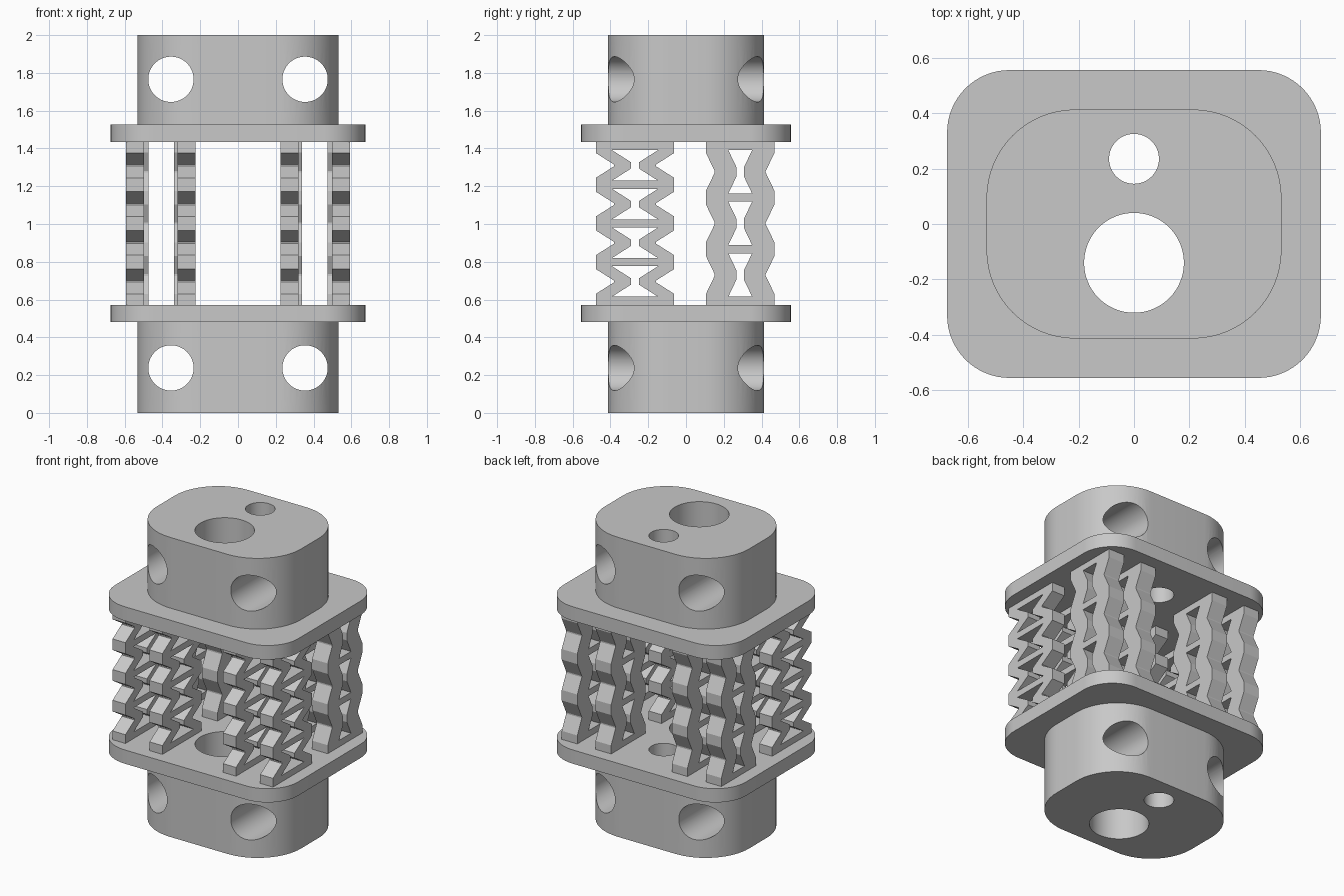
import bpy, bmesh
from math import cos, sin, pi, radians
from mathutils import Matrix

cube = bpy.data.objects.get("Cube")
if cube:
    bpy.data.objects.remove(cube, do_unlink=True)

grey = bpy.data.materials.new("plain grey")
grey.use_nodes = True
COLOUR = (0.58, 0.58, 0.58, 1)
grey.diffuse_color = COLOUR
grey.node_tree.nodes["Principled BSDF"].inputs["Base Color"].default_value = COLOUR


def select(ob):
    bpy.ops.object.select_all(action='DESELECT')
    ob.select_set(True)
    bpy.context.view_layer.objects.active = ob


def prism(name, outline, z0, z1):
    """Extrude a flat outline from z0 to z1."""
    bm = bmesh.new()
    face = bm.faces.new([bm.verts.new((x, y, z0)) for x, y in outline])
    top = bmesh.ops.extrude_face_region(bm, geom=[face])["geom"]
    verts = [v for v in top if isinstance(v, bmesh.types.BMVert)]
    bmesh.ops.translate(bm, verts=verts, vec=(0, 0, z1 - z0))
    bmesh.ops.recalc_face_normals(bm, faces=bm.faces[:])
    mesh = bpy.data.meshes.new(name)
    bm.to_mesh(mesh)
    bm.free()
    mesh.materials.append(grey)
    ob = bpy.data.objects.new(name, mesh)
    bpy.context.collection.objects.link(ob)
    return ob


def circle(cx, cy, r, n=64):
    return [(cx + r * cos(2 * pi * i / n), cy + r * sin(2 * pi * i / n)) for i in range(n)]


def rounded(hx, hy, r, n=16):
    pts = []
    for q, (sx, sy) in enumerate([(1, 1), (-1, 1), (-1, -1), (1, -1)]):
        for i in range(n + 1):
            a = (q + i / n) * pi / 2
            pts.append((sx * (hx - r) + r * cos(a), sy * (hy - r) + r * sin(a)))
    return pts


def drill(ob, cutters):
    for cutter in cutters:
        cutter.hide_render = True
        mod = ob.modifiers.new("hole", 'BOOLEAN')
        mod.operation, mod.solver, mod.object = 'DIFFERENCE', 'EXACT', cutter
        select(ob)
        bpy.ops.object.modifier_apply(modifier=mod.name)
        bpy.data.objects.remove(cutter, do_unlink=True)
    select(ob)
    bpy.ops.object.shade_smooth_by_angle(angle=radians(30))


def vertical_holes():
    return [prism("bore_cutter", circle(0, -0.14, 0.18), -1, 3),
            prism("small_bore_cutter", circle(0, 0.235, 0.09), -1, 3)]


def cross_holes(z):
    cutters = []
    for x in (-0.355, 0.355):
        c = prism("cross_hole_cutter", circle(0, 0, 0.12), -1, 1)
        c.matrix_world = Matrix.Translation((x, 0, z)) @ Matrix.Rotation(pi / 2, 4, 'X')
        cutters.append(c)
    bpy.context.view_layer.update()
    return cutters


# End blocks and flange plates
for end, block, plate in (("lower", (0, 0.48), (0.48, 0.572)),
                          ("upper", (1.528, 2), (1.434, 1.528))):
    hole_z = 0.238 if end == "lower" else 1.766
    body = prism(end + "_block", rounded(0.532, 0.413, 0.32), *block)
    drill(body, vertical_holes() + cross_holes(hole_z))
    flange = prism(end + "_plate", rounded(0.674, 0.555, 0.225), *plate)
    drill(flange, vertical_holes())


def lattice(name, x, y, width, cells, outer, notch, inner, waist, land, waist_flat):
    """Zigzag-sided ladder: half widths at the rungs and at the cell waists."""
    z0, z1, rung = 0.572, 1.434, 0.0215
    pitch = (z1 - z0 - 2 * rung) / cells
    side, windows = [(outer, z0)], []
    for i in range(cells):
        lo = z0 + rung + i * pitch
        hi, mid = lo + pitch, lo + pitch / 2
        side += [(outer, lo + land), (notch, mid - 0.004), (notch, mid + 0.004), (outer, hi - land)]
        half = [(inner, lo + rung), (waist, mid - waist_flat),
                (waist, mid + waist_flat), (inner, hi - rung)]
        windows.append(half + [(-a, b) for a, b in reversed(half)])
    side.append((outer, z1))
    outline = side + [(-a, b) for a, b in reversed(side)]

    curve = bpy.data.curves.new(name, 'CURVE')
    curve.dimensions, curve.fill_mode = '2D', 'BOTH'
    curve.extrude = width / 2
    for loop in [outline] + windows:
        spline = curve.splines.new('POLY')
        spline.points.add(len(loop) - 1)
        for p, (a, b) in zip(spline.points, loop):
            p.co = (a, b, 0, 1)
        spline.use_cyclic_u, spline.use_smooth = True, False
    curve.materials.append(grey)
    ob = bpy.data.objects.new(name, curve)
    bpy.context.collection.objects.link(ob)
    # Stand the profile up in the side plane
    ob.matrix_world = Matrix(((0, 0, 1, x), (1, 0, 0, y), (0, 1, 0, 0), (0, 0, 0, 1)))
    select(ob)
    bpy.ops.object.convert(target='MESH')
    bpy.ops.object.shade_flat()


# Spring lattices: four deep ones in front, four stiffer ones behind
for side, s in (("left", 1), ("right", -1)):
    for place, xf, xb in (("outer", 0.545, 0.532), ("inner", 0.272, 0.282)):
        lattice(f"front_{side}_{place}_lattice", s * xf, -0.27, 0.095, 4,
                0.207, 0.11, 0.122, 0.02, 0.037, 0.016)
        lattice(f"back_{side}_{place}_lattice", s * xb, 0.287, 0.115, 3,
                0.182, 0.135, 0.063, 0.02, 0.035, 0.025)
